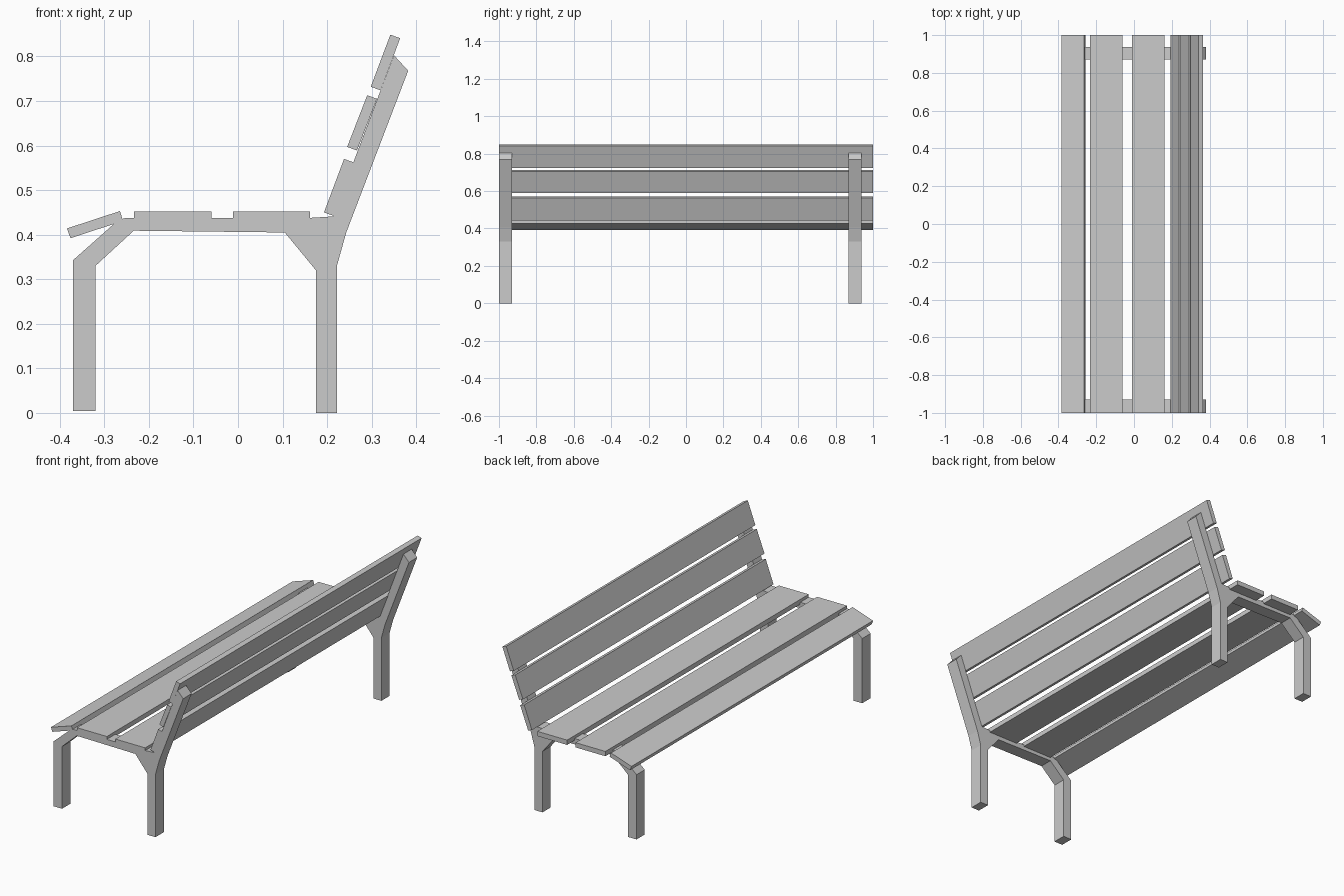
import bpy, bmesh


def prism(name, profile, y0, y1):
    """Extrude an (x, z) profile along y."""
    bm = bmesh.new()
    face = bm.faces.new([bm.verts.new((x, y0, z)) for x, z in profile])
    ext = bmesh.ops.extrude_face_region(bm, geom=[face])
    verts = [v for v in ext["geom"] if isinstance(v, bmesh.types.BMVert)]
    bmesh.ops.translate(bm, verts=verts, vec=(0, y1 - y0, 0))
    bmesh.ops.recalc_face_normals(bm, faces=bm.faces)
    mesh = bpy.data.meshes.new(name)
    bm.to_mesh(mesh)
    bm.free()
    obj = bpy.data.objects.new(name, mesh)
    bpy.context.collection.objects.link(obj)
    return obj


# Side frames: front leg, seat rail, rear leg and back support in one outline
frame = [(-0.37, 0.004), (-0.32, 0.004), (-0.32, 0.33), (-0.234, 0.409),
         (0.105, 0.405), (0.175, 0.32), (0.175, 0), (0.222, 0),
         (0.222, 0.33), (0.243, 0.405), (0.382, 0.768), (0.35, 0.803),
         (0.213, 0.441), (0.15, 0.437), (-0.255, 0.437), (-0.272, 0.43),
         (-0.37, 0.343)]
for side, y0, y1 in (("near", -1.0, -0.93), ("far", 0.87, 0.938)):
    prism(f"{side}_side_frame", frame, y0, y1)

# Slats, each a four-sided section running the whole length
slats = {
    "seat_front_slat": [(-0.384, 0.414), (-0.265, 0.453), (-0.258, 0.431), (-0.376, 0.392)],
    "seat_middle_slat": [(-0.233, 0.427), (-0.06, 0.427), (-0.06, 0.452), (-0.233, 0.452)],
    "seat_rear_slat": [(-0.011, 0.427), (0.162, 0.427), (0.162, 0.452), (-0.011, 0.452)],
    "back_lower_slat": [(0.193, 0.45), (0.238, 0.57), (0.261, 0.562), (0.215, 0.442)],
    "back_middle_slat": [(0.245, 0.597), (0.29, 0.713), (0.312, 0.705), (0.267, 0.589)],
    "back_upper_slat": [(0.298, 0.732), (0.342, 0.849), (0.364, 0.841), (0.32, 0.724)],
}
for name, section in slats.items():
    prism(name, section, -1.0, 1.0)
